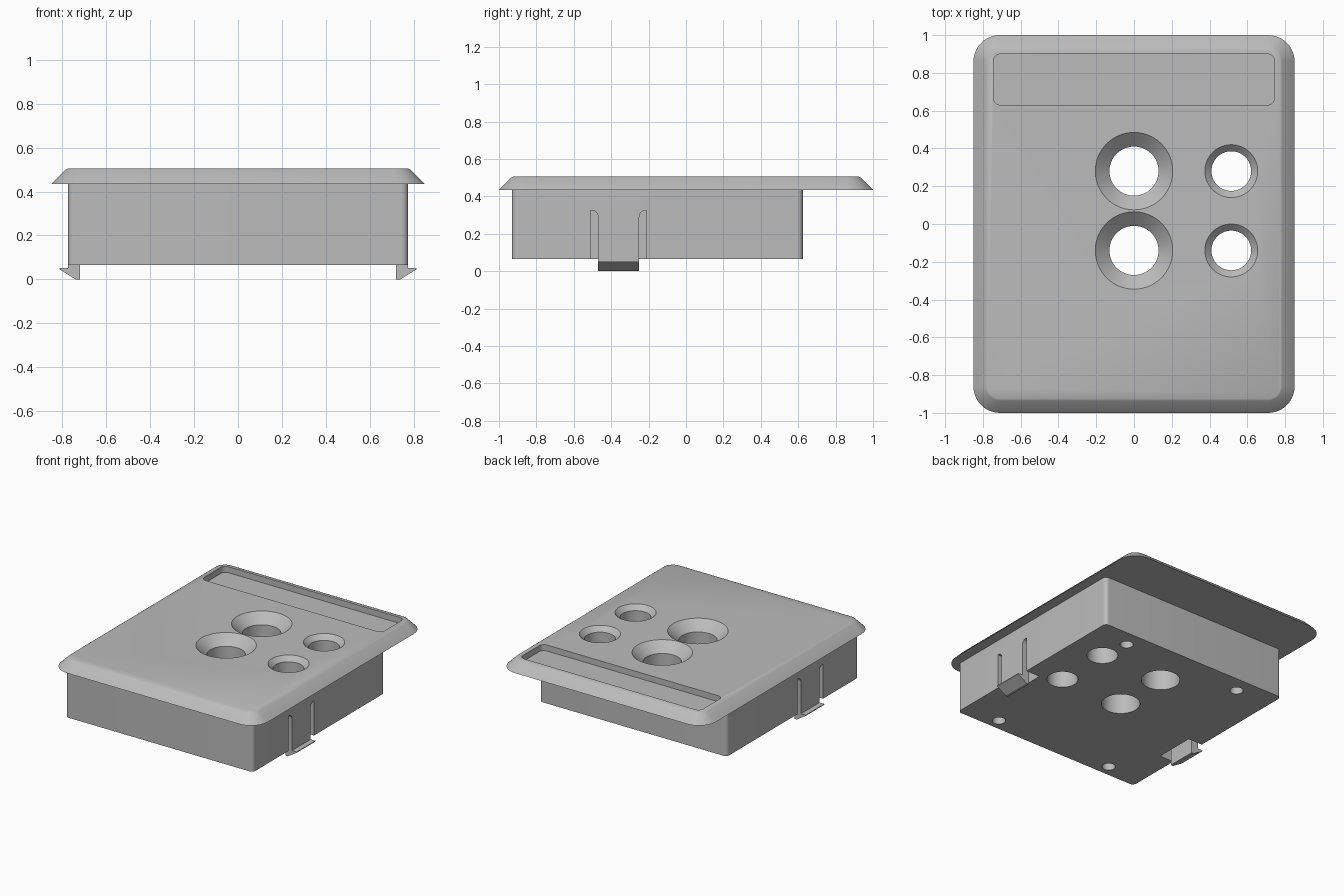
import bpy, bmesh, math

if "Cube" in bpy.data.objects:
    bpy.data.objects.remove(bpy.data.objects["Cube"])

grey = bpy.data.materials.new("plain grey")
grey.diffuse_color = (0.5, 0.5, 0.5, 1)
grey.use_nodes = True
grey.node_tree.nodes["Principled BSDF"].inputs["Base Color"].default_value = grey.diffuse_color


def make(name, bm):
    bmesh.ops.recalc_face_normals(bm, faces=bm.faces)
    me = bpy.data.meshes.new(name)
    bm.to_mesh(me)
    bm.free()
    ob = bpy.data.objects.new(name, me)
    bpy.context.collection.objects.link(ob)
    me.materials.append(grey)
    return ob


def rounded(hx, y0, y1, r, z, n=10):
    """Rounded rectangle outline at height z."""
    pts = []
    for i, (cx, cy) in enumerate([(hx - r, y1 - r), (r - hx, y1 - r),
                                  (r - hx, y0 + r), (hx - r, y0 + r)]):
        for k in range(n + 1):
            a = math.pi / 2 * (i + k / n)
            pts.append((cx + r * math.cos(a), cy + r * math.sin(a), z))
    return pts


def loft(name, rings):
    """Closed solid through matching outlines."""
    bm = bmesh.new()
    rows = [[bm.verts.new(p) for p in ring] for ring in rings]
    n = len(rows[0])
    for a, b in zip(rows, rows[1:]):
        for i in range(n):
            j = (i + 1) % n
            bm.faces.new((a[i], a[j], b[j], b[i]))
    bm.faces.new(rows[0])
    bm.faces.new(rows[-1])
    return make(name, bm)


def turned(name, x, y, profile, n=64):
    """Round solid from (radius, z) pairs."""
    return loft(name, [[(x + r * math.cos(2 * math.pi * i / n),
                         y + r * math.sin(2 * math.pi * i / n), z)
                        for i in range(n)] for r, z in profile])


def box(name, x0, x1, y0, y1, z0, z1):
    return loft(name, [[(x0, y0, z), (x1, y0, z), (x1, y1, z), (x0, y1, z)]
                       for z in (z0, z1)])


def cut(ob, cutters):
    bpy.context.view_layer.objects.active = ob
    for c in cutters:
        m = ob.modifiers.new("cut", 'BOOLEAN')
        m.operation, m.solver, m.object = 'DIFFERENCE', 'EXACT', c
        bpy.ops.object.modifier_apply(modifier=m.name)


TOP, UNDER, BASE = 0.505, 0.435, 0.065

# Cover plate with sloped rim, and the box below it
plate = loft("cover_plate", [rounded(0.85, -1, 1, 0.14, UNDER),
                             rounded(0.785, -0.935, 0.935, 0.075, TOP - 0.005),
                             rounded(0.775, -0.925, 0.925, 0.065, TOP)])
body = loft("housing", [rounded(0.775, -0.93, 0.625, 0.03, z) for z in (BASE, UNDER)])

# Countersunk through holes
holes = []
for y in (0.28, -0.14):
    for x, outer, inner in ((0, 0.205, 0.13), (0.515, 0.14, 0.105)):
        d = outer - inner
        holes.append(turned("hole_cutter", x, y, [(inner, -0.1), (inner, TOP - min(d, 0.068)),
                                                  (outer, TOP), (outer, TOP + 0.1)]))

# Label recess in the plate
recess = loft("recess_cutter", [rounded(0.745, 0.63, 0.90, 0.04, z)
                                for z in (TOP - 0.045, TOP + 0.1)])

# Screw holes in the base and pockets behind the clips
screws = [turned("screw_cutter", x, y, [(0.045, 0), (0.045, 0.27)], 32)
          for x in (-0.485, 0.485) for y in (-0.845, 0.5)]
pockets = [box("pocket_cutter", min(s * 0.66, s), max(s * 0.66, s), -0.51, -0.21, 0, 0.325)
           for s in (-1, 1)]

cut(plate, holes + [recess])
cut(body, holes + screws + pockets)
for c in holes + screws + pockets + [recess]:
    bpy.data.objects.remove(c)


def prism(name, a, b):
    return loft(name, [a, b])


# Spring clips: tongue with filleted root, plus hook at the lower end
clips = []
yc, hw, fr = -0.36, 0.11, 0.035
for s, side in ((-1, "left"), (1, "right")):
    half = [(hw, 0.052)] + [(hw + fr - fr * math.cos(t * math.pi / 12),
                             0.29 + fr * math.sin(t * math.pi / 12)) for t in range(7)]
    outline = half + [(-y, z) for y, z in reversed(half)]
    clips.append(prism(side + "_clip_tongue",
                       [(s * 0.72, yc + y, z) for y, z in outline],
                       [(s * 0.775, yc + y, z) for y, z in outline]))
    hook = [(0.72, 0), (0.74, 0), (0.814, 0.046), (0.814, 0.052), (0.72, 0.052)]
    clips.append(prism(side + "_clip_hook",
                       [(s * x, yc - hw, z) for x, z in hook],
                       [(s * x, yc + hw, z) for x, z in hook]))

# Smooth round walls, keep hard edges
bpy.ops.object.select_all(action='DESELECT')
for ob in [plate, body] + clips:
    ob.select_set(True)
bpy.context.view_layer.objects.active = plate
bpy.ops.object.shade_smooth_by_angle(angle=math.radians(30))
